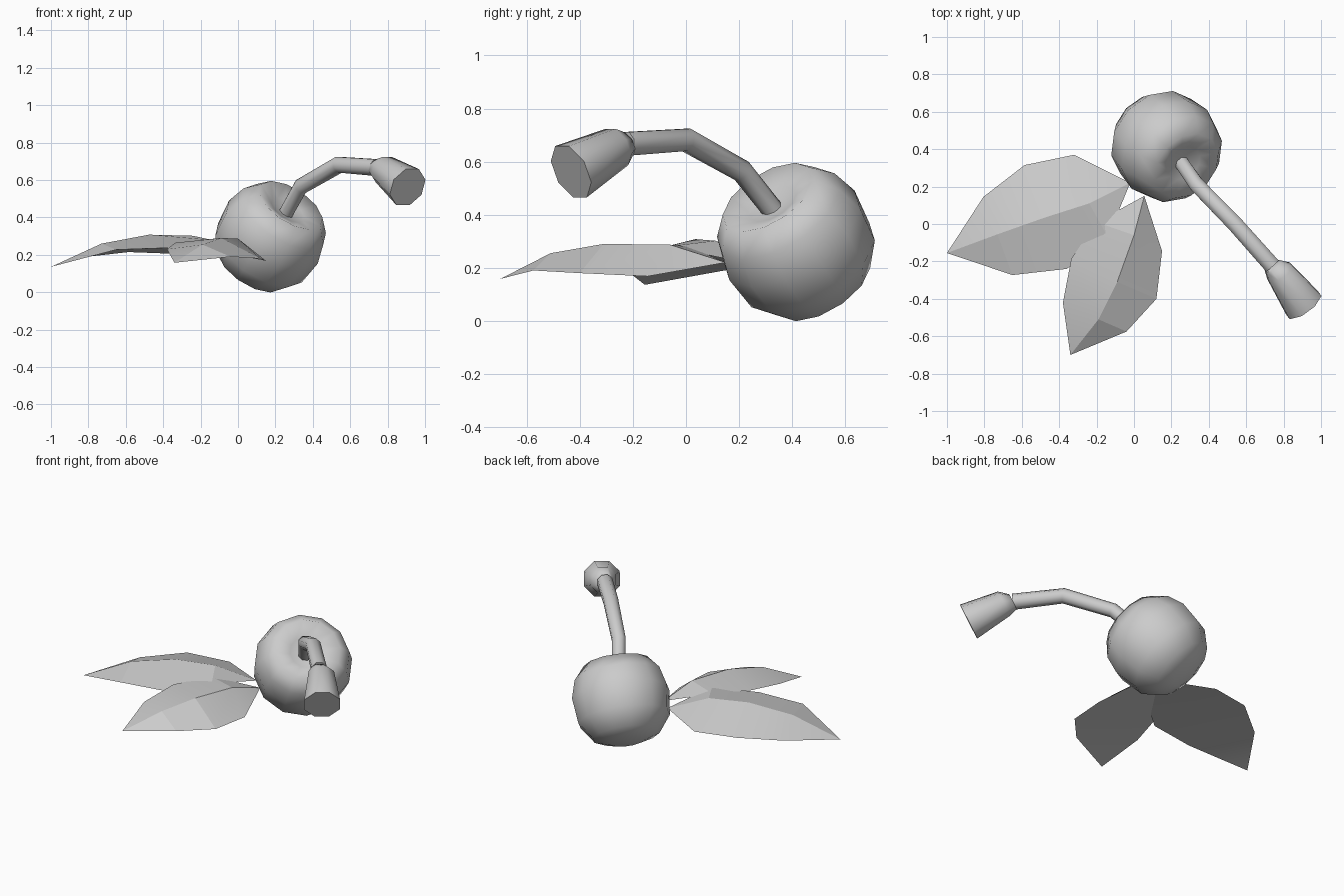
import bpy
import bmesh
from math import cos, sin, tau, radians
from mathutils import Vector

cube = bpy.data.objects.get("Cube")
if cube:
    bpy.data.objects.remove(cube, do_unlink=True)

grey = bpy.data.materials.new("plain grey")
grey.use_nodes = True
GREY = (0.6, 0.6, 0.6, 1)
grey.diffuse_color = GREY
grey.node_tree.nodes["Principled BSDF"].inputs["Base Color"].default_value = GREY


def finish(name, bm, angle):
    """Turn a bmesh into a smooth object, sharp above the given angle."""
    bmesh.ops.recalc_face_normals(bm, faces=bm.faces)
    mesh = bpy.data.meshes.new(name)
    bm.to_mesh(mesh)
    bm.free()
    mesh.materials.append(grey)
    obj = bpy.data.objects.new(name, mesh)
    bpy.context.collection.objects.link(obj)
    bpy.ops.object.select_all(action="DESELECT")
    obj.select_set(True)
    bpy.context.view_layer.objects.active = obj
    bpy.ops.object.shade_smooth_by_angle(angle=radians(angle))


def ring(bm, centre, axis, radius, sides, phase):
    """Circle of vertices square to the axis; a single one at a pole."""
    centre, axis = Vector(centre), Vector(axis).normalized()
    if radius == 0:
        return [bm.verts.new(centre)]
    side = axis.cross(Vector((0, 0, 1))).normalized()
    up = side.cross(axis)
    angles = [tau * (i + phase) / sides for i in range(sides)]
    return [bm.verts.new(centre + radius * (cos(a) * side + sin(a) * up)) for a in angles]


def bridge(bm, a, b):
    n = max(len(a), len(b))
    for i in range(n):
        j = (i + 1) % n
        if len(a) == 1:
            bm.faces.new((a[0], b[j], b[i]))
        elif len(b) == 1:
            bm.faces.new((a[i], a[j], b[0]))
        else:
            bm.faces.new((a[i], a[j], b[j], b[i]))


def loft(name, rings, sides, angle, phase=0.5, caps=False):
    """Skin a list of (centre, axis, radius) rings."""
    bm = bmesh.new()
    loops = [ring(bm, c, d, r, sides, phase) for c, d, r in rings]
    for a, b in zip(loops, loops[1:]):
        bridge(bm, a, b)
    if caps:
        bm.faces.new(loops[0])
        bm.faces.new(loops[-1])
    finish(name, bm, angle)


# Round fruit, revolved about a tilted axis, with a shallow dent for the stalk
centre = Vector((0.175, 0.413, 0.3))
axis = Vector((0.48, -0.46, 0.74)).normalized()
profile = [(0, 0.168), (0.1, 0.188), (0.195, 0.222), (0.262, 0.14), (0.292, 0.03),
           (0.275, -0.12), (0.2, -0.225), (0.1, -0.262), (0, -0.268)]
loft("fruit", [(centre + h * axis, axis, r) for r, h in profile], 12, 180, phase=0)

# Bent stalk, a little thicker towards its end
path = [Vector(p) for p in ((0.255, 0.325, 0.42), (0.335, 0.21, 0.565),
                            (0.54, 0, 0.682), (0.74, -0.225, 0.667))]
rings = []
for i, (p, radius) in enumerate(zip(path, (0.041, 0.043, 0.046, 0.048))):
    ahead = path[min(i + 1, len(path) - 1)]
    behind = path[max(i - 1, 0)]
    rings.append((p, ahead - behind, radius))
loft("stalk", rings, 8, 60, caps=True)

# Flared stalk end
neck, shoulder, tip = path[-1], Vector((0.78, -0.26, 0.655)), Vector((0.907, -0.433, 0.562))
flare = tip - shoulder
loft("stalk_end", [(neck, flare, 0.05), (shoulder, flare, 0.081), (tip, flare, 0.114)],
     8, 60, caps=True)


def leaf(name, base, tip, left, rib, right):
    """Solid leaf: a raised rib above, and an underside from edge to edge."""
    bm = bmesh.new()
    start, end = bm.verts.new(base), bm.verts.new(tip)
    l, m, r = ([bm.verts.new(p) for p in line] for line in (left, rib, right))
    for a, b in ((l, m), (m, r), (r, l)):
        bm.faces.new((start, b[0], a[0]))
        for i in range(len(a) - 1):
            bm.faces.new((a[i], b[i], b[i + 1], a[i + 1]))
        bm.faces.new((a[-1], b[-1], end))
    finish(name, bm, 15)


leaf("front_leaf", (0.055, 0.15, 0.22), (-0.34, -0.7, 0.158),
     [(-0.2, 0.01, 0.28), (-0.335, -0.185, 0.265), (-0.38, -0.42, 0.23)],
     [(0, -0.06, 0.287), (-0.09, -0.31, 0.29), (-0.19, -0.51, 0.255)],
     [(0.15, -0.145, 0.168), (0.12, -0.4, 0.18), (-0.04, -0.575, 0.19)])

leaf("side_leaf", (-0.02, 0.22, 0.22), (-1, -0.155, 0.136),
     [(-0.14, -0.07, 0.28), (-0.36, -0.24, 0.238), (-0.65, -0.273, 0.228)],
     [(-0.24, 0.11, 0.302), (-0.475, 0.035, 0.308), (-0.73, -0.055, 0.26)],
     [(-0.32, 0.37, 0.205), (-0.585, 0.315, 0.215), (-0.805, 0.145, 0.19)])
